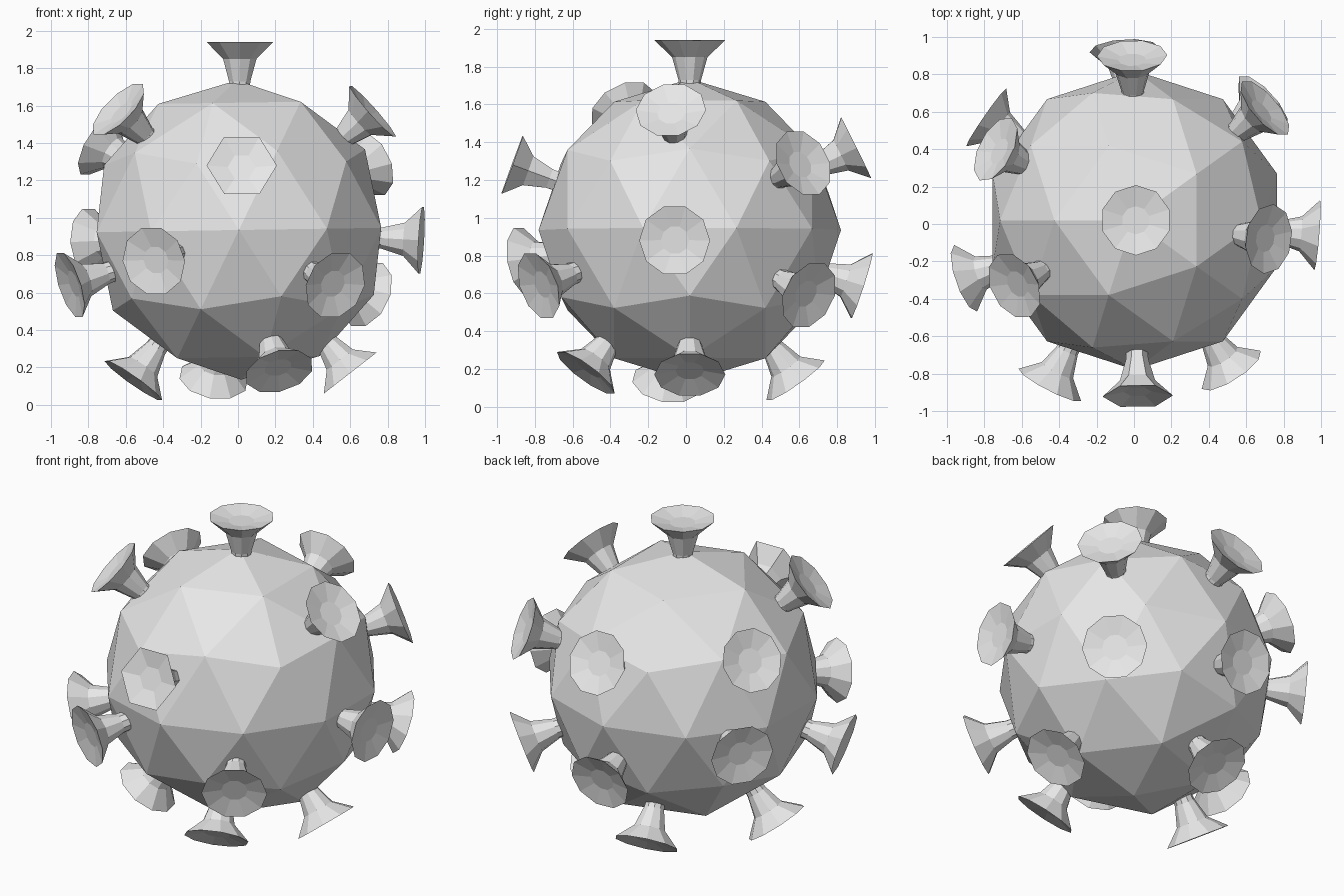
import bpy, bmesh, math
from mathutils import Matrix, Vector

cube = bpy.data.objects.get("Cube")
if cube:
    bpy.data.objects.remove(cube)

# Single grey material
grey = bpy.data.materials.new("light grey")
grey.use_nodes = True
colour = (0.8, 0.8, 0.8, 1)
grey.diffuse_color = colour
bsdf = next(n for n in grey.node_tree.nodes if n.type == 'BSDF_PRINCIPLED')
bsdf.inputs["Base Color"].default_value = colour

CENTRE = Vector((0.005, 0.02, 0.935))


def make_object(name, bm, matrix):
    bmesh.ops.recalc_face_normals(bm, faces=bm.faces)
    mesh = bpy.data.meshes.new(name)
    bm.to_mesh(mesh)
    bm.free()
    mesh.materials.append(grey)
    obj = bpy.data.objects.new(name, mesh)
    obj.matrix_world = matrix
    bpy.context.collection.objects.link(obj)
    return obj


# Faceted ball, turned so that an edge midpoint faces the front
bm = bmesh.new()
bmesh.ops.create_icosphere(bm, subdivisions=2, radius=0.80)
make_object("body", bm,
            Matrix.Translation(CENTRE) @ Matrix.Rotation(math.radians(-64.3), 4, 'Y'))


# Trumpet-shaped spike: stalk, flared cup and a shallow dished end
def make_spike(name, tip, sides=10):
    axis = Vector(tip) - CENTRE
    length = axis.length
    profile = [(0.055, 0.70), (0.060, length - 0.21), (0.094, length - 0.09),
               (0.188, length), (0.075, length - 0.025)]
    bm = bmesh.new()
    rings = []
    for radius, height in profile:
        ring = []
        for i in range(sides):
            a = 2 * math.pi * i / sides
            ring.append(bm.verts.new((radius * math.cos(a), radius * math.sin(a), height)))
        rings.append(ring)
    for low, high in zip(rings, rings[1:]):
        for i in range(sides):
            j = (i + 1) % sides
            bm.faces.new((low[i], low[j], high[j], high[i]))
    bm.faces.new(rings[0][::-1])
    bm.faces.new(rings[-1])
    turn = axis.to_track_quat('Z', 'Y').to_matrix().to_4x4()
    make_object(name, bm, Matrix.Translation(CENTRE) @ turn)


# Cap centres of the spikes
spikes = {
    "top_spike": (0.01, 0.02, 1.94),
    "upper_right_side_spike": (0.72, -0.08, 1.57),
    "upper_left_front_spike": (-0.64, -0.33, 1.58),
    "upper_left_back_spike": (-0.74, 0.40, 1.39),
    "upper_back_spike": (-0.01, 0.90, 1.37),
    "upper_right_back_spike": (0.70, 0.62, 1.29),
    "middle_right_spike": (0.98, -0.06, 0.88),
    "middle_left_back_spike": (-0.79, 0.57, 0.87),
    "middle_left_spike": (-0.90, -0.29, 0.64),
    "front_left_spike": (-0.45, -0.86, 0.77),
    "front_right_spike": (0.52, -0.78, 0.64),
    "back_spike": (-0.05, 0.93, 0.64),
    "lower_right_back_spike": (0.69, 0.65, 0.59),
    "lower_front_spike": (0.22, -0.53, 0.18),
    "lower_right_spike": (0.60, 0.02, 0.17),
    "lower_left_spike": (-0.56, -0.10, 0.13),
    "lower_back_spike": (-0.13, 0.58, 0.14),
}
for name, tip in spikes.items():
    make_spike(name, tip)

# The upper front spike has a six-sided cap
make_spike("upper_front_spike", (0.02, -0.92, 1.28), 6)
